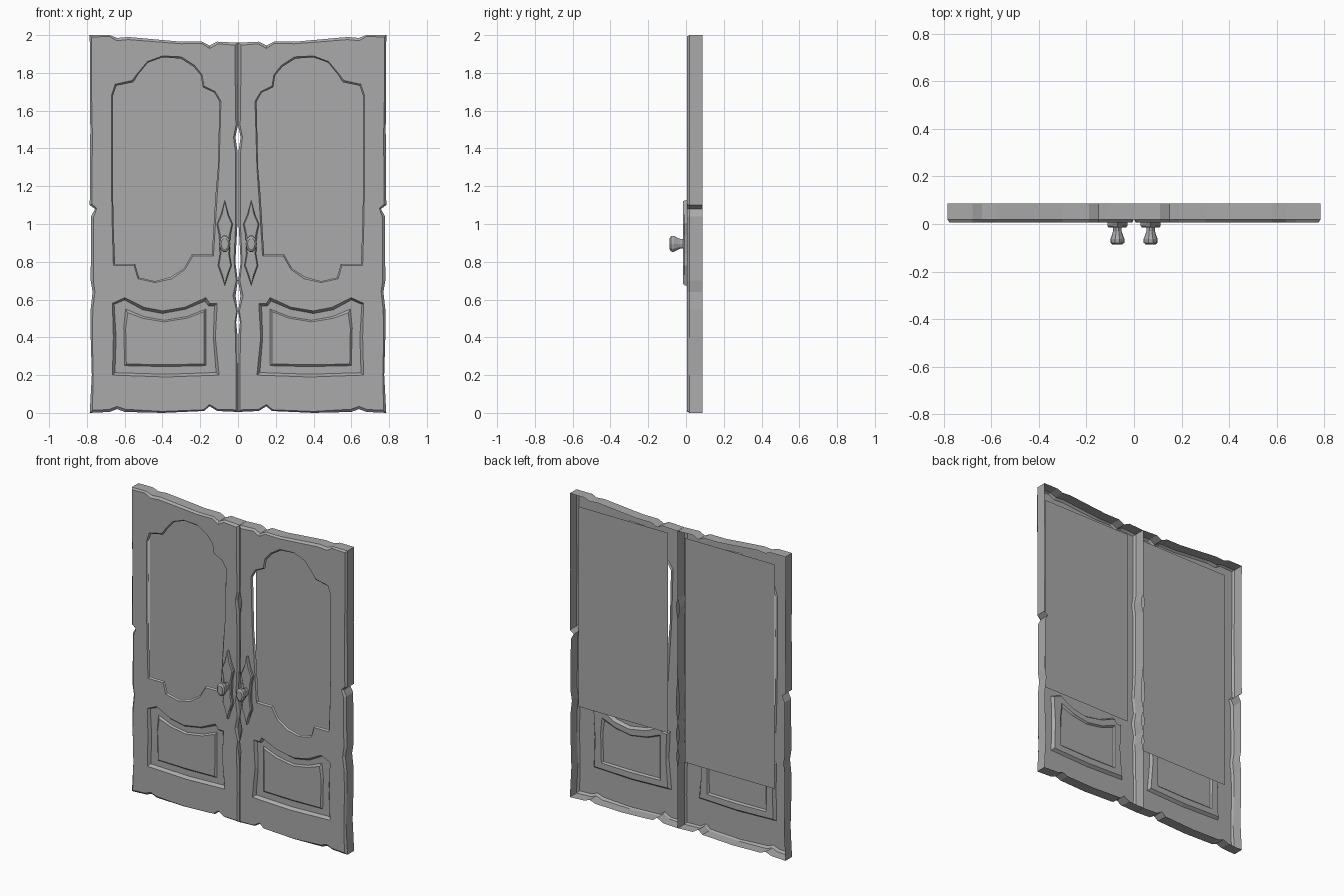
import bpy, bmesh, math, random
from mathutils import Vector

if "Cube" in bpy.data.objects:
    bpy.data.objects.remove(bpy.data.objects["Cube"], do_unlink=True)

# One plain grey covers everything
grey = bpy.data.materials.new("plain_grey")
grey.use_nodes = True
colour = (0.4, 0.4, 0.4, 1)
grey.diffuse_color = colour
grey.node_tree.nodes["Principled BSDF"].inputs["Base Color"].default_value = colour

FRONT, CHAMFER, BACK = 0.006, 0.018, 0.087
PANEL_DEPTH, PANEL_SHIFT = 0.052, 0.033

# Profiles of the left leaf as (x, z), counter-clockwise from the front
LEAF = [(.001, .005), (.11, .01), (.15, .035), (.18, .01), (.4, 0), (.6, .005), (.64, .02),
        (.68, .005), (.785, 0), (.774, .2), (.78, .4), (.78, .55), (.77, .64), (.78, .7),
        (.778, 1.04), (.757, 1.08), (.785, 1.1), (.782, 1.5), (.785, 2), (.68, 2),
        (.64, 1.985), (.58, 1.99), (.3, 1.965), (.19, 1.965), (.15, 1.945), (.11, 1.965),
        (.001, 1.96), (.001, 1.52), (.014, 1.46), (.002, 1.38), (.003, 1), (.014, .8),
        (.001, .7), (.013, .62), (.001, .54), (.01, .48), (.002, .4), (.001, .2)]
WINDOW = [(.13, .83), (.24, .83), (.28, .76), (.35, .71), (.44, .69), (.53, .71),
          (.55, .78), (.66, .78), (.67, 1.2), (.67, 1.68), (.65, 1.74), (.56, 1.76),
          (.53, 1.8), (.48, 1.86), (.4, 1.89), (.3, 1.885), (.23, 1.84), (.19, 1.79),
          (.18, 1.73), (.12, 1.7), (.09, 1.65), (.1, 1.3), (.11, 1.15)]
RECESS = [(.1, .2), (.38, .19), (.665, .2), (.66, .4), (.665, .58), (.6, .61), (.5, .56),
          (.4, .54), (.28, .56), (.17, .61), (.15, .58), (.11, .58), (.12, .4)]
FIELD = [(.17, .25), (.38, .245), (.6, .25), (.605, .45), (.595, .55), (.5, .51),
         (.39, .49), (.27, .51), (.17, .55)]
# Half of the handle plate, as (half width, height)
PLATE = [(0, .675), (.018, .73), (.036, .78), (.026, .84), (.03, .94), (.042, 1), (.02, 1.05)]
KNOB = [(.018, -.012), (.018, -.03), (.023, -.046), (.03, -.064), (.029, -.079), (.02, -.087)]


def worn(points, step=0.2, amount=0.001):
    """Split long edges and nudge the new points a little."""
    result = []
    for a, b in zip(points, points[1:] + points[:1]):
        a, b = Vector(a), Vector(b)
        count = max(1, int((b - a).length / step))
        result.append(a)
        for k in range(1, count):
            nudge = Vector((random.uniform(0, amount), random.uniform(-amount, amount)))
            result.append(a.lerp(b, k / count) + nudge)
    return result


def inset(points, low, high):
    """Move an outline inwards by a varying distance."""
    result = []
    for i, p in enumerate(points):
        before = (p - points[i - 1]).normalized()
        after = (points[(i + 1) % len(points)] - p).normalized()
        n1, n2 = Vector((-before.y, before.x)), Vector((-after.y, after.x))
        result.append(p + (n1 + n2) / max(0.6, 1 + n1.dot(n2)) * random.uniform(low, high))
    return result


def ring(bm, points, y, side=1):
    return [bm.verts.new((p[0] * side, y, p[1])) for p in points]


def strip(bm, a, b):
    for i in range(len(a)):
        bm.faces.new((a[i - 1], a[i], b[i], b[i - 1]))


def fill(bm, *rings):
    """Fill a flat area bounded by an outline and its holes."""
    edges = []
    for r in rings:
        for i in range(len(r)):
            pair = (r[i - 1], r[i])
            edges.append(bm.edges.get(pair) or bm.edges.new(pair))
    bmesh.ops.triangle_fill(bm, edges=edges, use_beauty=True, normal=(0, -1, 0))


def finish(bm, name):
    bmesh.ops.recalc_face_normals(bm, faces=bm.faces[:])
    mesh = bpy.data.meshes.new(name)
    bm.to_mesh(mesh)
    bm.free()
    mesh.materials.append(grey)
    obj = bpy.data.objects.new(name, mesh)
    bpy.context.collection.objects.link(obj)
    # Keep the broad faces of open shells pointing forwards
    if sum(f.normal.y * f.area for f in mesh.polygons) > 0:
        mesh.flip_normals()


def build_leaf(name, side):
    """Open-backed leaf with a pierced window and a recessed lower panel."""
    random.seed(4)
    bm = bmesh.new()
    outline = worn(LEAF)
    window = worn(WINDOW)
    recess = worn(RECESS)
    field = worn(FIELD)
    # Rim with a chipped front edge
    face_edge = ring(bm, inset(outline, .006, .015), FRONT, side)
    rim = ring(bm, outline, CHAMFER, side)
    strip(bm, face_edge, rim)
    strip(bm, rim, ring(bm, outline, BACK, side))
    # Window moulding
    window_edge = ring(bm, window, FRONT, side)
    lip = inset(window, .006, .011)
    strip(bm, window_edge, ring(bm, lip, FRONT + .01, side))
    # Lower panel: sunk border, then a raised field
    recess_edge = ring(bm, recess, FRONT, side)
    floor = ring(bm, inset(recess, .009, .015), FRONT + .018, side)
    strip(bm, recess_edge, floor)
    field_foot = ring(bm, field, FRONT + .018, side)
    field_top = ring(bm, inset(field, .008, .014), FRONT + .008, side)
    strip(bm, field_foot, field_top)
    fill(bm, face_edge, window_edge, recess_edge)
    fill(bm, floor, field_foot)
    fill(bm, field_top)
    finish(bm, name)


def build_window_panel(name, side, bottom):
    """Flat sheet behind the window, hung slightly off centre."""
    bm = bmesh.new()
    inner, outer = side * .062 + PANEL_SHIFT, side * .715 + PANEL_SHIFT
    corners = [(inner, bottom), (outer, bottom), (outer, 1.91), (inner, 1.91)]
    bm.faces.new(ring(bm, corners, PANEL_DEPTH))
    finish(bm, name)


def build_handle(prefix, side):
    centre, height = .07, .895
    # Pointed back plate
    right = [(centre + w, z) for w, z in PLATE]
    left = [(centre - w, z) for w, z in reversed(PLATE[1:])]
    points = [Vector(p) for p in right + [(centre, 1.125)] + left]
    bm = bmesh.new()
    foot = ring(bm, points, FRONT, side)
    edge = ring(bm, points, -.008, side)
    top = ring(bm, inset(points, .005, .007), -.015, side)
    strip(bm, foot, edge)
    strip(bm, edge, top)
    fill(bm, top)
    finish(bm, prefix + "_handle_plate")
    # Turned knob, taller than wide
    bm = bmesh.new()
    angles = [math.tau * k / 10 for k in range(10)]
    rings = [ring(bm, [(centre + r * math.cos(a), height + 1.5 * r * math.sin(a))
                       for a in angles], y, side) for r, y in KNOB]
    for a, b in zip(rings, rings[1:]):
        strip(bm, a, b)
    bm.faces.new(rings[-1])
    finish(bm, prefix + "_knob")


for prefix, side, bottom in (("left", 1, .593), ("right", -1, .433)):
    build_leaf(prefix + "_door", side)
    build_window_panel(prefix + "_window_panel", side, bottom)
    build_handle(prefix, side)
